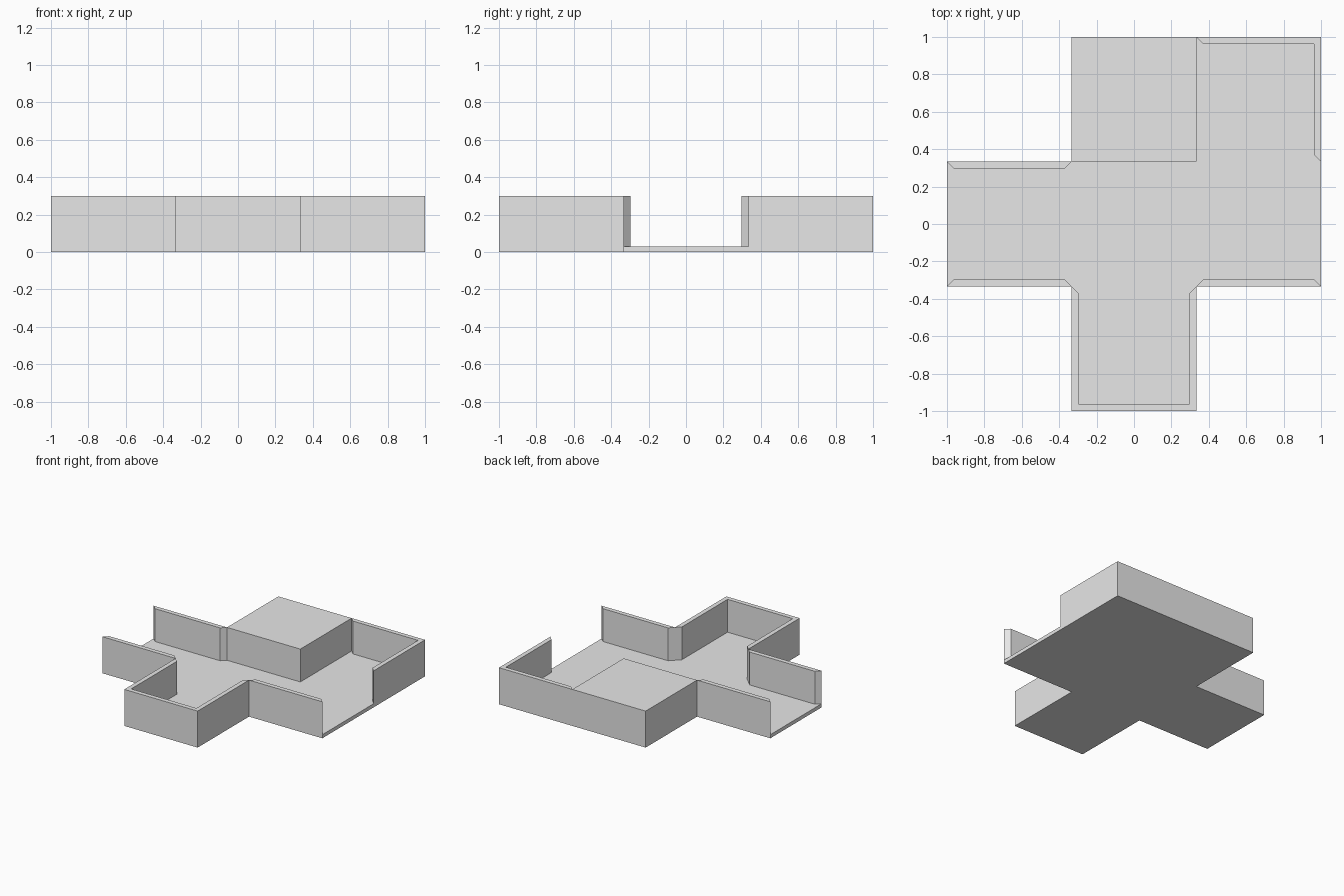
import bpy
import bmesh
from mathutils import Vector

cube = bpy.data.objects.get("Cube")
if cube:
    bpy.data.objects.remove(cube, do_unlink=True)

C = 1 / 3        # tile half width
T = 0.037        # wall thickness
FLOOR, TOP = 0.03, 0.3

grey = bpy.data.materials.new("light_grey")
grey.use_nodes = True
grey.diffuse_color = (0.8, 0.8, 0.8, 1)
grey.node_tree.nodes["Principled BSDF"].inputs["Base Color"].default_value = (0.8, 0.8, 0.8, 1)


def prism(name, outline, z0, z1):
    """Extrude a flat outline from z0 up to z1."""
    bm = bmesh.new()
    base = bm.faces.new([bm.verts.new((x, y, z0)) for x, y in outline])
    new = bmesh.ops.extrude_face_region(bm, geom=[base], use_keep_orig=True)["geom"]
    verts = [v for v in new if isinstance(v, bmesh.types.BMVert)]
    bmesh.ops.translate(bm, verts=verts, vec=(0, 0, z1 - z0))
    bmesh.ops.recalc_face_normals(bm, faces=bm.faces)
    mesh = bpy.data.meshes.new(name)
    bm.to_mesh(mesh)
    bm.free()
    mesh.materials.append(grey)
    obj = bpy.data.objects.new(name, mesh)
    bpy.context.collection.objects.link(obj)
    return obj


def wall(name, start, end):
    """Wall with mitred ends, thickened to the left of its direction."""
    a, b = Vector(start), Vector(end)
    along = (b - a).normalized() * T
    inward = Vector((-along.y, along.x))
    prism(name, [a, b, b - along + inward, a + along + inward], 0, TOP)


# Floor slab: a cross with the back left corner filled in
prism("floor", [(-C, -1), (C, -1), (C, -C), (1, -C), (1, 1), (C, 1),
                (C, C), (-1, C), (-1, -C), (-C, -C)], 0, FLOOR)

# Solid block closing the back tile
prism("back_block", [(-C, C), (C, C), (C, 1), (-C, 1)], 0, TOP)

# Walls, running counter-clockwise around the floor
wall("right_arm_front_wall", (-1, -C), (-C, -C))
wall("front_arm_right_wall", (-C, -C), (-C, -1))
wall("front_arm_end_wall", (-C, -1), (C, -1))
wall("front_arm_left_wall", (C, -1), (C, -C))
wall("left_arm_front_wall", (C, -C), (1, -C))
wall("corner_side_wall", (1, C), (1, 1))
wall("corner_back_wall", (1, 1), (C, 1))
wall("right_arm_back_wall", (-C, C), (-1, C))
